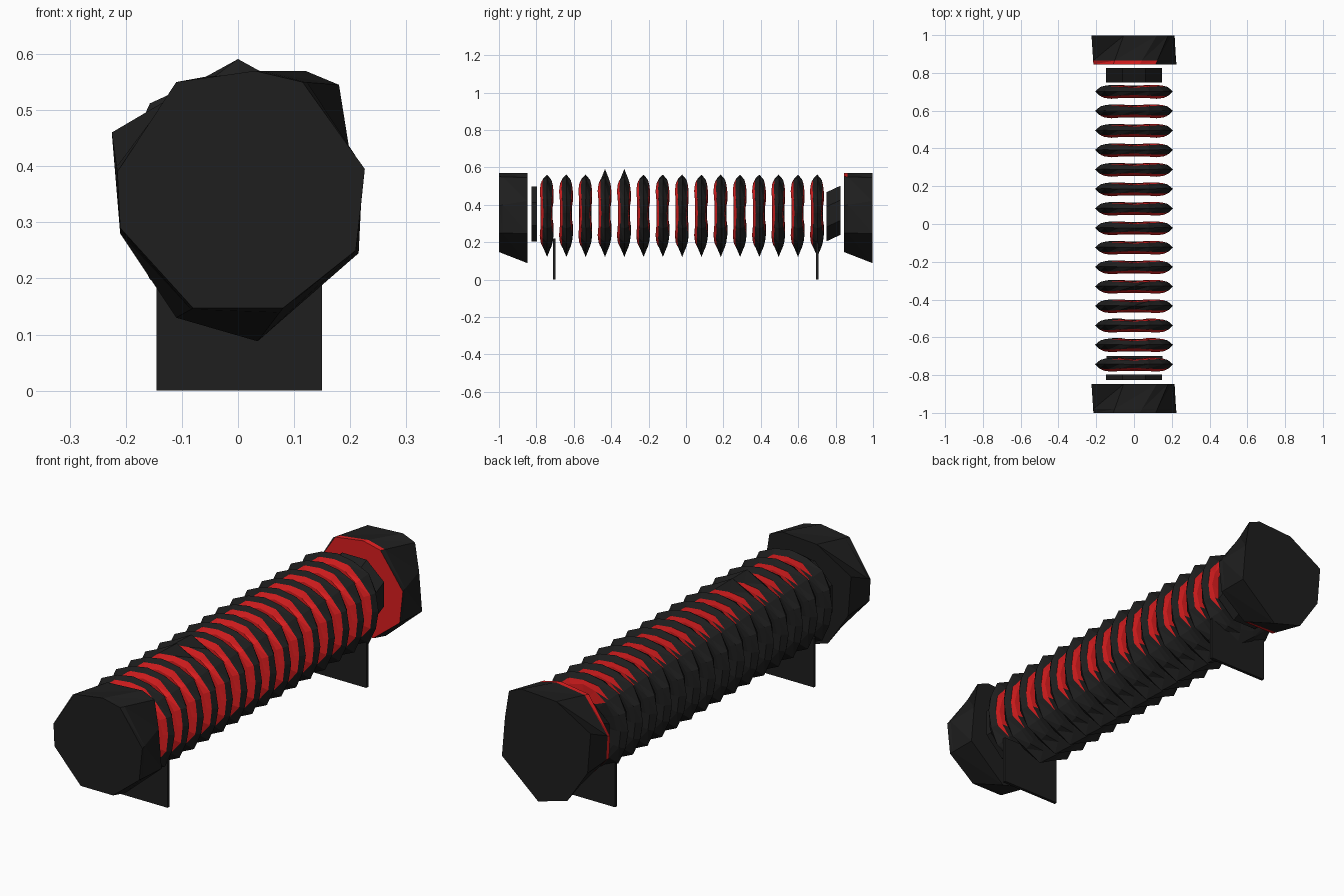
import bpy, bmesh
from math import sin, cos, radians, pi

if "Cube" in bpy.data.objects:
    bpy.data.objects.remove(bpy.data.objects["Cube"])


def material(name, colour):
    m = bpy.data.materials.new(name)
    m.use_nodes = True
    m.diffuse_color = (*colour, 1)
    m.node_tree.nodes["Principled BSDF"].inputs["Base Color"].default_value = (*colour, 1)
    return m


BLACK, RED = 0, 1
MATS = [material("matte black", (0.013, 0.013, 0.013)),
        material("bright red", (0.72, 0.013, 0.014))]
AXIS = 0.355
SIDES = 16


def black(x, z):
    return BLACK


def red(x, z):
    return RED


def upper_left(x, z):
    """Red on the top and the left flank only."""
    return RED if x + z - AXIS > 0.04 else BLACK


def right_half(x, z):
    return RED if x < 0.1 else BLACK


def polygon(y, radius, z, squash=1.0):
    """Flat octagon across the long axis."""
    angles = [pi / 8 + pi / 4 * k for k in range(8)]
    return [(squash * radius * cos(a), y, z + radius * sin(a)) for a in angles]


def loft(name, loops, rules, start, end):
    """Skin a list of equal loops, one colour rule per band, and close both ends."""
    bm = bmesh.new()
    rows = [[bm.verts.new(p) for p in loop] for loop in loops]
    n = len(rows[0])
    for a, b, rule in zip(rows, rows[1:], rules):
        for k in range(n):
            j = (k + 1) % n
            for tri in ((a[k], a[j], b[k]), (a[j], b[j], b[k])):
                face = bm.faces.new(tri)
                centre = face.calc_center_median()
                face.material_index = rule(centre.x, centre.z)
    bm.faces.new(rows[0]).material_index = start
    bm.faces.new(rows[-1]).material_index = end
    bmesh.ops.recalc_face_normals(bm, faces=bm.faces[:])
    mesh = bpy.data.meshes.new(name)
    bm.to_mesh(mesh)
    bm.free()
    for m in MATS:
        mesh.materials.append(m)
    obj = bpy.data.objects.new(name, mesh)
    bpy.context.collection.objects.link(obj)


def ring_loop(y, depth, radius, flare=0.0, jag=0.0, low=0.0, high=0.0):
    """Faceted loop, thinner at the top, bottom and sides, flared on the diagonals."""
    pts = []
    for k in range(SIDES):
        a = 2 * pi * k / SIDES
        diagonal = sin(2 * a) ** 2
        r = radius + flare * diagonal + (jag if k % 2 else -jag)
        if k == 3 * SIDES // 4:
            r += low
        if k == SIDES // 4:
            r += high
        pts.append((r * cos(a), y + depth * (0.75 + 0.25 * diagonal), AXIS + r * sin(a)))
    return pts


# Row of ribbed rings: red front, black sharp rim, part red back
for i in range(15):
    y = -0.745 + i * 0.1032
    high = 0.03 if i in (3, 4) else 0.0
    loft(f"ring_{i + 1}", [
        ring_loop(y, -0.037, 0.168),
        ring_loop(y, -0.023, 0.191, jag=0.004),
        ring_loop(y, 0.003, 0.203, 0.016, -0.003, 0.028, high),
        ring_loop(y, 0.030, 0.186, jag=0.004),
        ring_loop(y, 0.037, 0.165),
        ring_loop(y, 0.037, 0.09),
    ], [red, black, black, upper_left, upper_left], RED, BLACK)

# End caps: skewed, twisted drums with a horn at the top
CAP_FRONT = [(0.226, 0.395), (0.115, 0.55), (0.03, 0.57), (-0.11, 0.55), (-0.215, 0.39),
             (-0.21, 0.29), (-0.08, 0.147), (0.08, 0.147), (0.21, 0.25)]
CAP_BACK = [(0.2, 0.42), (0.18, 0.545), (0.12, 0.57), (-0.055, 0.56), (-0.225, 0.46),
            (-0.21, 0.28), (-0.11, 0.13), (0.035, 0.088), (0.215, 0.245)]


def cap_loop(y0, t):
    """Outline part way from the cap's front face (0) to its back face (1)."""
    return [(a + (c - a) * t, y0 + 0.152 * t, b + (d - b) * t)
            for (a, b), (c, d) in zip(CAP_FRONT, CAP_BACK)]


for name, y0, face, rule in (("front_cap", -1.0, BLACK, black),
                             ("back_cap", 0.845, RED, right_half)):
    loft(name, [cap_loop(y0, t) for t in (0, 0.13, 1)], [rule, black], face, BLACK)

# Necks between caps and rings
loft("front_neck", [polygon(y, 0.16, 0.35) for y in (-0.825, -0.797)],
     [black], BLACK, BLACK)
loft("back_neck", [polygon(0.75, 0.142, 0.335, 1.12), polygon(0.825, 0.142, 0.37, 1.12)],
     [black], BLACK, BLACK)

# Foot plates
for name, y in (("front_foot", -0.705), ("back_foot", 0.702)):
    outline = [(-0.145, 0), (0.15, 0), (0.15, 0.22), (-0.145, 0.22)]
    loft(name, [[(x, y + d, z) for x, z in outline] for d in (-0.007, 0.007)],
         [black], BLACK, BLACK)
